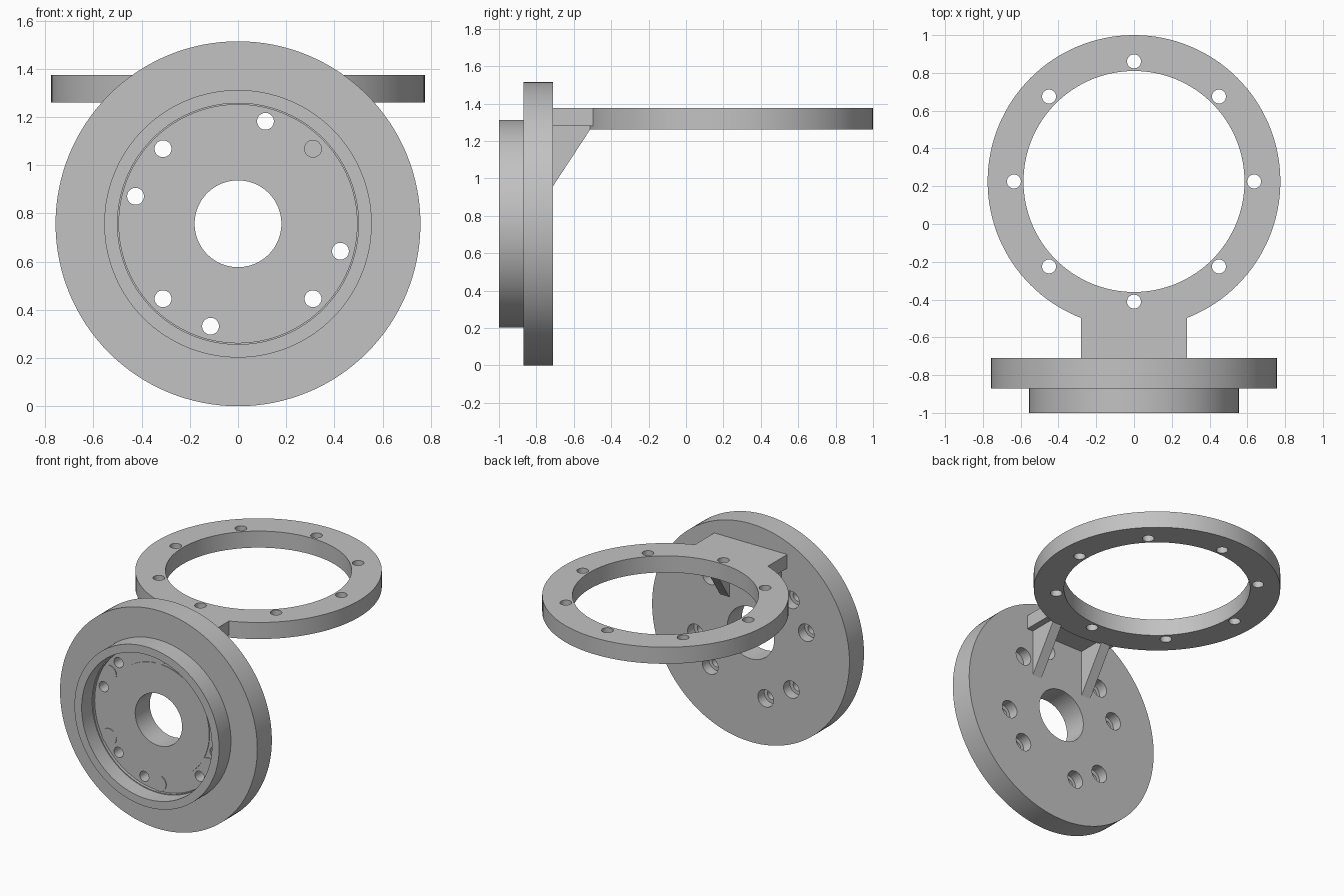
import bpy, bmesh, math
from mathutils import Matrix, Vector

if "Cube" in bpy.data.objects:
    bpy.data.objects.remove(bpy.data.objects["Cube"], do_unlink=True)

grey = bpy.data.materials.new("light grey")
grey.use_nodes = True
grey.diffuse_color = (0.54, 0.54, 0.54, 1)
grey.node_tree.nodes["Principled BSDF"].inputs["Base Color"].default_value = (0.54, 0.54, 0.54, 1)

AXIS_Z = 0.757        # height of the flange axis
BACK, FLOOR = -0.71, -0.87
RING_Y = 0.225
RING_LOW, RING_TOP = 1.26, 1.375
BOLT_R = 0.44


def make(name, bm):
    bmesh.ops.recalc_face_normals(bm, faces=bm.faces)
    mesh = bpy.data.meshes.new(name)
    bm.to_mesh(mesh)
    bm.free()
    mesh.materials.append(grey)
    obj = bpy.data.objects.new(name, mesh)
    bpy.context.collection.objects.link(obj)
    return obj


def lathe(name, profile, steps=128):
    """Revolve a closed (radius, height) outline about z."""
    bm = bmesh.new()
    verts = [bm.verts.new((r, 0, h)) for r, h in profile]
    edges = [bm.edges.new((verts[i - 1], v)) for i, v in enumerate(verts)]
    bmesh.ops.spin(bm, geom=verts + edges, cent=(0, 0, 0), axis=(0, 0, 1),
                   angle=math.tau, steps=steps, use_merge=True)
    bmesh.ops.remove_doubles(bm, verts=bm.verts, dist=1e-5)
    return make(name, bm)


def pegs(name, centres, radius, axis, low, high):
    """Cylinders along y or z, centred at 2D points, as one object."""
    bm = bmesh.new()
    for a, b in centres:
        mid = (low + high) / 2
        if axis == "y":
            mat = Matrix.Translation((a, mid, b)) @ Matrix.Rotation(math.pi / 2, 4, "X")
        else:
            mat = Matrix.Translation((a, b, mid))
        bmesh.ops.create_cone(bm, cap_ends=True, segments=32, radius1=radius,
                              radius2=radius, depth=high - low, matrix=mat)
    return make(name, bm)


def prism(name, outline, x0, x1):
    """Extrude a (y, z) outline between two x positions."""
    bm = bmesh.new()
    face = bm.faces.new([bm.verts.new((x0, y, z)) for y, z in outline])
    out = bmesh.ops.extrude_face_region(bm, geom=[face])["geom"]
    moved = [v for v in out if isinstance(v, bmesh.types.BMVert)]
    bmesh.ops.translate(bm, verts=moved, vec=Vector((x1 - x0, 0, 0)))
    return make(name, bm)


def combine(target, other, operation):
    mod = target.modifiers.new("combine", "BOOLEAN")
    mod.operation, mod.solver, mod.object = operation, "EXACT", other
    bpy.context.view_layer.objects.active = target
    bpy.ops.object.modifier_apply(modifier=mod.name)
    bpy.data.objects.remove(other, do_unlink=True)


def polar(radius, degrees, cx, cy):
    return [(cx + radius * math.cos(math.radians(d)),
             cy + radius * math.sin(math.radians(d))) for d in degrees]


# Round flange with raised rim, shallow floor groove and centre bore
flange = lathe("flange", [
    (0.18, BACK), (0.757, BACK), (0.757, FLOOR), (0.555, FLOOR), (0.555, -1), (0.5, -1),
    (0.5, -0.885), (0.494, -0.885), (0.494, -0.865), (0.388, -0.865), (0.388, FLOOR), (0.18, FLOOR)])
flange.data.transform(Matrix.Translation((0, 0, AXIS_Z)) @ Matrix.Rotation(-math.pi / 2, 4, "X"))
# the lathe axis becomes +y
flange.data.update()

# Bolt holes, wider at the back
bolts = polar(BOLT_R, (75, 45, 135, 165, 225, 255, 315, 345), 0, AXIS_Z)
combine(flange, pegs("bolt_cutter", bolts, 0.035, "y", -0.95, -0.6), "DIFFERENCE")
combine(flange, pegs("counterbore_cutter", bolts, 0.06, "y", -0.78, -0.6), "DIFFERENCE")

# Round pads standing in the floor groove
pads = pegs("floor_pads", polar(BOLT_R, range(30, 390, 60), 0, AXIS_Z), 0.056, "y", FLOOR, -0.84)

# Horizontal ring joined to its neck
ring = lathe("mounting_ring", [(0.585, RING_LOW), (0.775, RING_LOW),
                               (0.775, RING_TOP), (0.585, RING_TOP)])
ring.data.transform(Matrix.Translation((0, RING_Y, 0)))
neck = prism("neck", [(BACK, 1.28), (-0.47, 1.28), (-0.47, RING_TOP), (BACK, RING_TOP)], -0.28, 0.28)
combine(ring, neck, "UNION")
ring_holes = polar(0.636, range(0, 360, 45), 0, RING_Y)
combine(ring, pegs("ring_cutter", ring_holes, 0.037, "z", 1.1, 1.5), "DIFFERENCE")

# Pair of triangular braces under the neck
for side, name in ((1, "left_brace"), (-1, "right_brace")):
    prism(name, [(BACK, 0.96), (-0.5, 1.28), (BACK, 1.28)], side * 0.165, side * 0.235)

# Smooth the round walls, keep the edges crisp
bpy.ops.object.select_all(action="DESELECT")
for obj in (flange, ring, pads):
    obj.select_set(True)
bpy.context.view_layer.objects.active = flange
bpy.ops.object.shade_smooth_by_angle(angle=math.radians(30))
